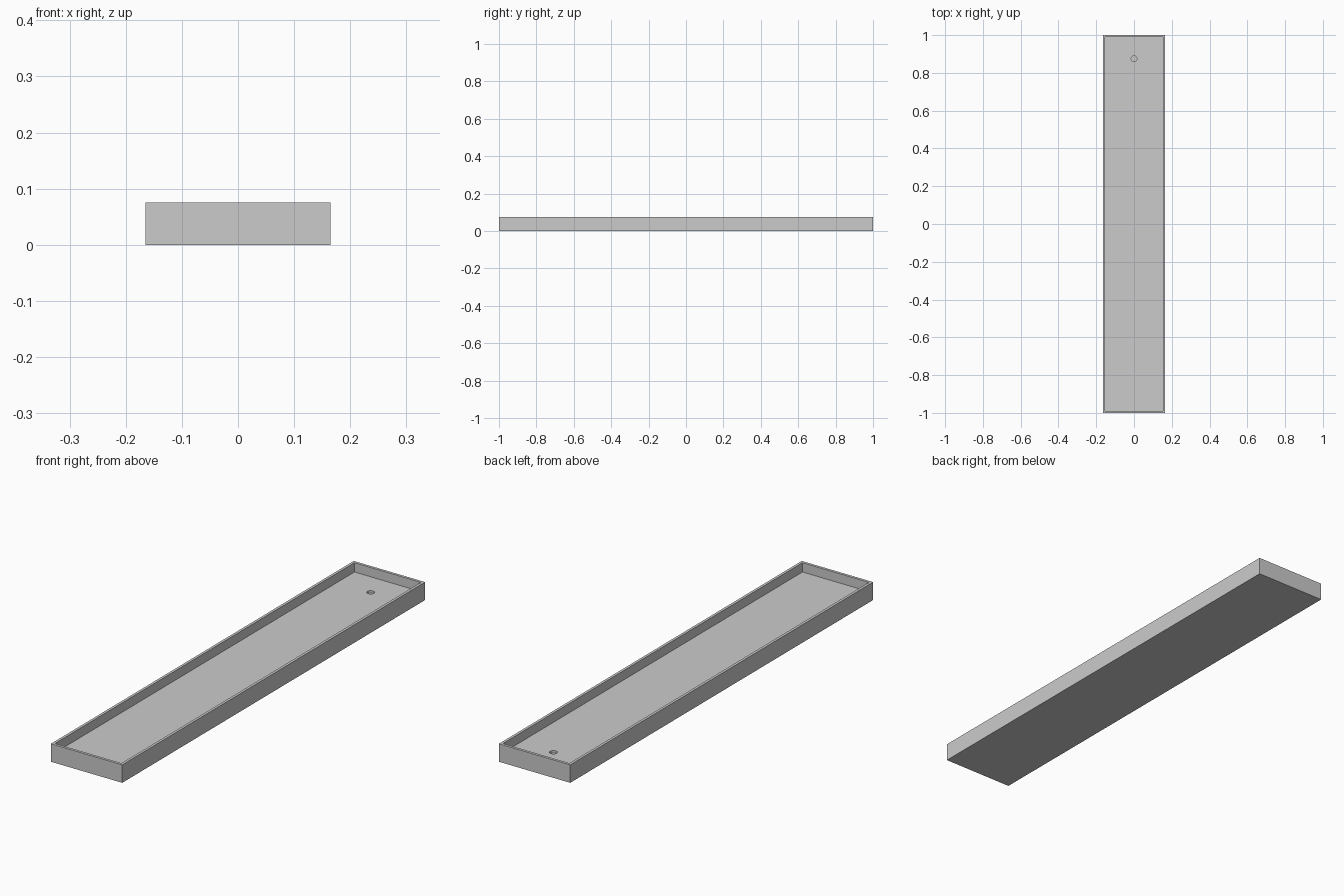
import bpy, bmesh
from mathutils import Matrix

if "Cube" in bpy.data.objects:
    bpy.data.objects.remove(bpy.data.objects["Cube"])

HX, HY, H = 0.165, 1.0, 0.075      # outer half sizes and height
WALL, FLOOR = 0.016, 0.036         # rim width and basin floor level


def new_object(name, bm):
    mesh = bpy.data.meshes.new(name)
    bm.to_mesh(mesh)
    bm.free()
    obj = bpy.data.objects.new(name, mesh)
    bpy.context.collection.objects.link(obj)
    return obj


# Tray: a block whose top is inset to a rim and sunk to form the basin
bm = bmesh.new()
bmesh.ops.create_cube(bm, size=1, matrix=Matrix.Translation((0, 0, H / 2))
                      @ Matrix.Diagonal((2 * HX, 2 * HY, H, 1)))
bm.normal_update()
top = max(bm.faces, key=lambda f: f.calc_center_median().z)
bmesh.ops.inset_region(bm, faces=[top], thickness=WALL)
walls = bmesh.ops.extrude_discrete_faces(bm, faces=[top])["faces"]
for v in walls[0].verts:
    v.co.z = FLOOR
bmesh.ops.recalc_face_normals(bm, faces=bm.faces)
tray = new_object("tray", bm)

# Drain: shallow round recess near the back end
bm = bmesh.new()
bmesh.ops.create_cone(bm, cap_ends=True, segments=32, radius1=0.015,
                      radius2=0.015, depth=0.04,
                      matrix=Matrix.Translation((0, 0.875, FLOOR + 0.01)))
cutter = new_object("drain_cutter", bm)
cutter.hide_render = True
cutter.hide_set(True)

cut = tray.modifiers.new("drain", "BOOLEAN")
cut.operation = "DIFFERENCE"
cut.solver = "EXACT"
cut.object = cutter
